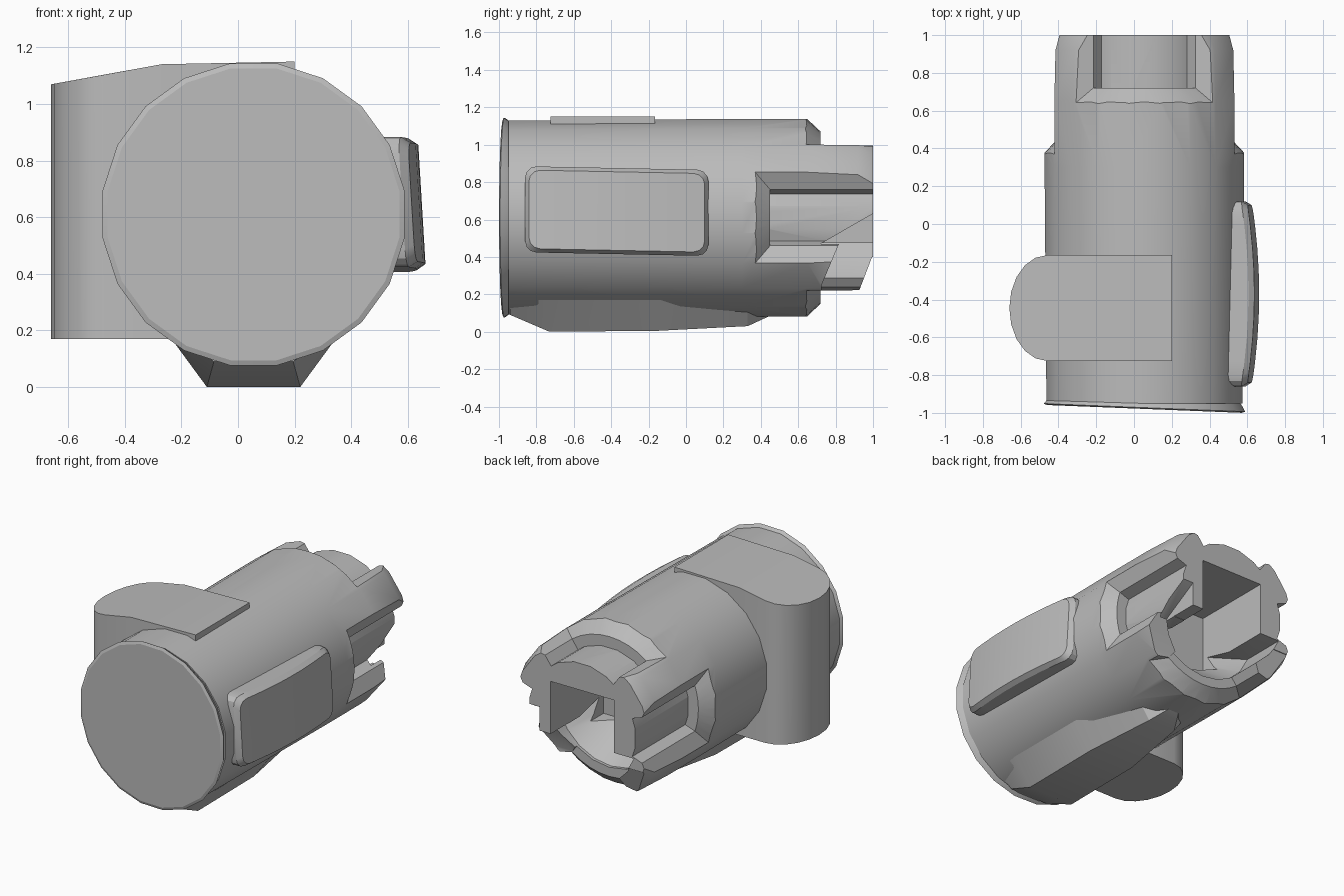
import bpy, bmesh, math
from mathutils import Vector

old = bpy.data.objects.get("Cube")
if old:
    bpy.data.objects.remove(old, do_unlink=True)

CX, CZ = 0.055, 0.61   # long axis of the housing
SIDES = 20

grey = bpy.data.materials.new("mid grey")
grey.use_nodes = True
tint = (0.5, 0.5, 0.5, 1)
grey.diffuse_color = tint
next(n for n in grey.node_tree.nodes if n.type == 'BSDF_PRINCIPLED').inputs["Base Color"].default_value = tint


def loft(name, rings):
    """Closed solid through equal-length rings of points."""
    bm = bmesh.new()
    rows = [[bm.verts.new(p) for p in ring] for ring in rings]
    n = len(rows[0])
    for a, b in zip(rows, rows[1:]):
        for i in range(n):
            j = (i + 1) % n
            bm.faces.new((a[i], a[j], b[j], b[i]))
    bm.faces.new(rows[0][::-1])
    bm.faces.new(rows[-1])
    bmesh.ops.recalc_face_normals(bm, faces=bm.faces)
    mesh = bpy.data.meshes.new(name)
    bm.to_mesh(mesh)
    bm.free()
    mesh.materials.append(grey)
    obj = bpy.data.objects.new(name, mesh)
    bpy.context.collection.objects.link(obj)
    return obj


def arc(r, middle, half, y, steps=8):
    """Points around the axis; angles in degrees, measured from the top."""
    turns = [math.radians(middle + half * (2 * i / steps - 1)) for i in range(steps + 1)]
    return [(CX + r * math.sin(t), y, CZ + r * math.cos(t)) for t in turns]


def circle(r, y, tilt=0.0):
    step = 180 / SIDES
    return [(x, py - tilt * (x - CX), z) for x, py, z in arc(r, 0, 180 - step, y, SIDES - 1)]


def smooth(obj, degrees=35):
    bpy.ops.object.select_all(action='DESELECT')
    obj.select_set(True)
    bpy.context.view_layer.objects.active = obj
    bpy.ops.object.shade_smooth_by_angle(angle=math.radians(degrees))


def carve(obj, cutters):
    """Subtract the cutters, bake the result and drop the cutters."""
    for c in cutters:
        c.hide_render = True
        mod = obj.modifiers.new("cut", 'BOOLEAN')
        mod.operation, mod.solver, mod.object = 'DIFFERENCE', 'EXACT', c
    graph = bpy.context.evaluated_depsgraph_get()
    baked = bpy.data.meshes.new_from_object(obj.evaluated_get(graph))
    obj.modifiers.clear()
    obj.data = baked
    for c in cutters:
        bpy.data.objects.remove(c, do_unlink=True)


def notch(name, middle, inner, outer, y):
    """Chamfered notch open to the rear, with a rounded floor."""
    levels = ((0.3, inner, y), (0.46, inner, y), (0.535, outer, y - 0.08),
              (0.61, 2 * outer - inner, y - 0.16))
    cutter = loft(name, [arc(r, middle, h, f) + arc(r, middle, h, 1.2)[::-1] for r, h, f in levels])
    carve(cutter, [loft("core", [circle(0.39, 0.2), circle(0.39, 1.3)])])
    return cutter


def side_prism(name, x0, x1, profile):
    return loft(name, [[(CX + x, y, z) for y, z in profile] for x in (x0, x1)])


# Main housing with a notched rear end, a squared opening and one short prong
body = loft("housing", [circle(0.525, -0.95), circle(0.535, 0.3), circle(0.535, 0.65),
                        circle(0.525, 0.92), circle(0.49, 1.0)])
carve(body, [
    notch("top_notch", 0, 36, 43, 0.72),
    notch("left_notch", 90, 19, 27, 0.45),
    notch("right_notch", 270, 19, 27, 0.45),
    notch("bottom_notch", 180, 36, 43, 0.72),
    side_prism("square_bore", -0.23, 0.23, ((0.45, 0.4), (0.45, 0.82), (1.2, 0.82), (1.2, 0.4))),
    loft("lower_bore", [arc(0.22, 180, 70, 0.46), arc(0.4, 180, 70, 0.7), arc(0.4, 180, 70, 1.2)]),
    side_prism("wall_slant", 0.31, 0.41, ((0.72, 0.44), (0.72, 0.47), (1.05, 0.66), (1.05, 0.44))),
    side_prism("short_prong", 0.12, 0.7, ((0.72, 0.1), (0.725, 0.25), (0.82, 0.475),
                                          (1.2, 0.475), (1.2, 0.1))),
    side_prism("prong_tip", -0.7, -0.1, ((0.88, 0.1), (0.995, 0.4), (1.2, 0.4), (1.2, 0.1))),
])
smooth(body)

# Slightly flared front cap, a little out of square, with a narrow rim
smooth(loft("front_cap", [circle(0.515, -0.942, 0.015), circle(0.525, -0.95, 0.03),
                          circle(0.54, -0.972, 0.04), circle(0.522, -0.979, 0.04)]), 20)

# Upright side block with a rounded outer face and a plate over the top
outline = [(0.2, -0.725), (-0.27, -0.725)]
for i in range(11):
    t = math.pi * i / 10
    outline.append((-0.46 - 0.2 * math.sin(t), -0.445 - 0.28 * math.cos(t)))
outline += [(-0.27, -0.165), (0.2, -0.165)]


def block_top(x):
    return 1.15 - 0.02 * (0.2 - x) if x >= -0.27 else 1.14 + 0.18 * (x + 0.27)


block = loft("side_block", [[(x, y, 0.17) for x, y in outline],
                            [(x, y, block_top(x)) for x, y in outline]])
bm = bmesh.new()
bm.from_mesh(block.data)
bmesh.ops.bisect_plane(bm, geom=bm.verts[:] + bm.edges[:] + bm.faces[:],
                       plane_co=(-0.27, 0, 0), plane_no=(1, 0, 0))
bm.to_mesh(block.data)
bm.free()
smooth(block)

# Tapered foot under the housing
foot = []
for y, z, low, high in ((-0.94, 0.09, 0.14, 0.25), (-0.73, 0.0, 0.165, 0.29),
                        (-0.15, 0.005, 0.165, 0.29), (0.33, 0.03, 0.1, 0.2), (0.46, 0.09, 0.03, 0.06)):
    foot.append([(CX - low, y, z), (CX + low, y, z), (CX + high, y, 0.17), (CX - high, y, 0.17)])
smooth(loft("foot", foot), 30)


# Rounded, gently bowed side pod
def rounded(x, inset):
    ring = []
    for k, (sy, sz) in enumerate(((1, 1), (-1, 1), (-1, -1), (1, -1))):
        for i in range(4):
            t = math.pi / 2 * (k + i / 3)
            ring.append((x, -0.37 + sy * (0.43 - inset) + 0.06 * math.cos(t),
                         0.645 + sz * (0.17 - inset) + 0.06 * math.sin(t)))
    return ring


pod = loft("side_pod", [rounded(0.48, 0), rounded(0.62, 0), rounded(0.65, 0.02)])
bm = bmesh.new()
bm.from_mesh(pod.data)
for k in range(-3, 4):
    bmesh.ops.bisect_plane(bm, geom=bm.verts[:] + bm.edges[:] + bm.faces[:],
                           plane_co=(0, -0.37 + 0.12 * k, 0), plane_no=(0, 1, 0))
for v in bm.verts:
    v.co += Vector((-0.06 * (v.co.z - 0.645) - 0.04 * ((v.co.y + 0.37) / 0.49) ** 2, 0,
                    -0.02 * (v.co.y + 0.37)))
bm.to_mesh(pod.data)
bm.free()
smooth(pod, 25)
